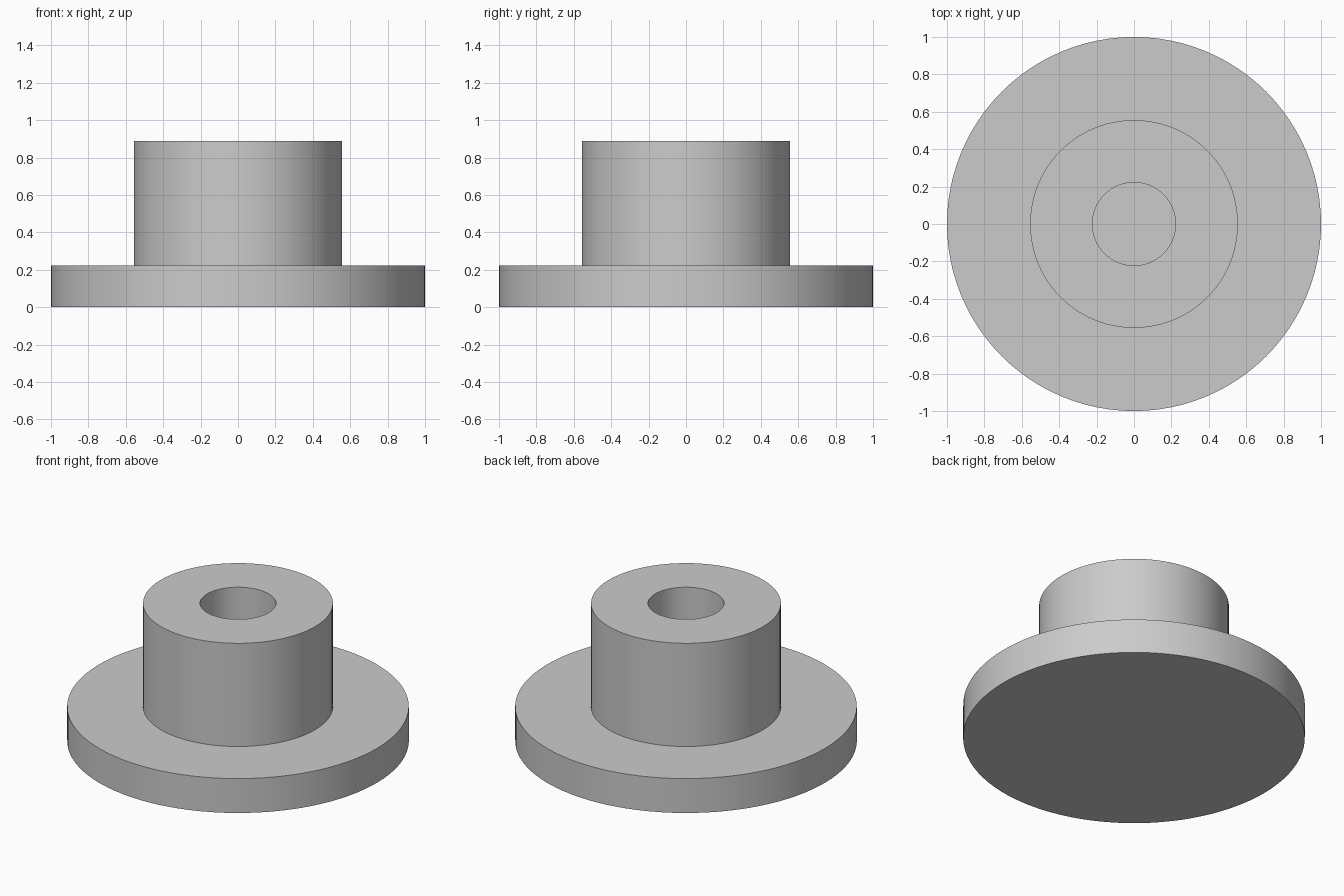
import bpy
import bmesh
from math import radians, tau
from mathutils import Matrix, Vector

SEGMENTS = 96
UNIT = 1 / 9  # flange radius is nine units

cube = bpy.data.objects.get("Cube")
if cube:
    bpy.data.objects.remove(cube, do_unlink=True)

# Plain grey finish
grey = bpy.data.materials.new("plain_grey")
grey.use_nodes = True
colour = (0.6, 0.6, 0.6, 1)
grey.diffuse_color = colour
grey.node_tree.nodes["Principled BSDF"].inputs["Base Color"].default_value = colour

# Half section: base, flange rim, hub wall, hub top, blind bore
profile = [(0, 0), (9, 0), (9, 2), (5, 2), (5, 8), (2, 8), (2, 2), (0, 2)]

bm = bmesh.new()
verts = [bm.verts.new(Vector((r, 0, z)) * UNIT) for r, z in profile]
edges = [bm.edges.new(pair) for pair in zip(verts, verts[1:])]
bmesh.ops.spin(bm, geom=verts + edges, cent=(0, 0, 0), axis=(0, 0, 1),
               angle=tau, steps=SEGMENTS, use_merge=False)
bmesh.ops.remove_doubles(bm, verts=bm.verts, dist=0.0001)
bmesh.ops.dissolve_degenerate(bm, edges=bm.edges, dist=0.0001)
bmesh.ops.recalc_face_normals(bm, faces=bm.faces)

mesh = bpy.data.meshes.new("flanged_hub")
bm.to_mesh(mesh)
bm.free()
mesh.materials.append(grey)

hub = bpy.data.objects.new("flanged_hub", mesh)
bpy.context.collection.objects.link(hub)

# Smooth walls with crisp rims
bpy.ops.object.select_all(action="DESELECT")
hub.select_set(True)
bpy.context.view_layer.objects.active = hub
bpy.ops.object.shade_smooth_by_angle(angle=radians(30))
